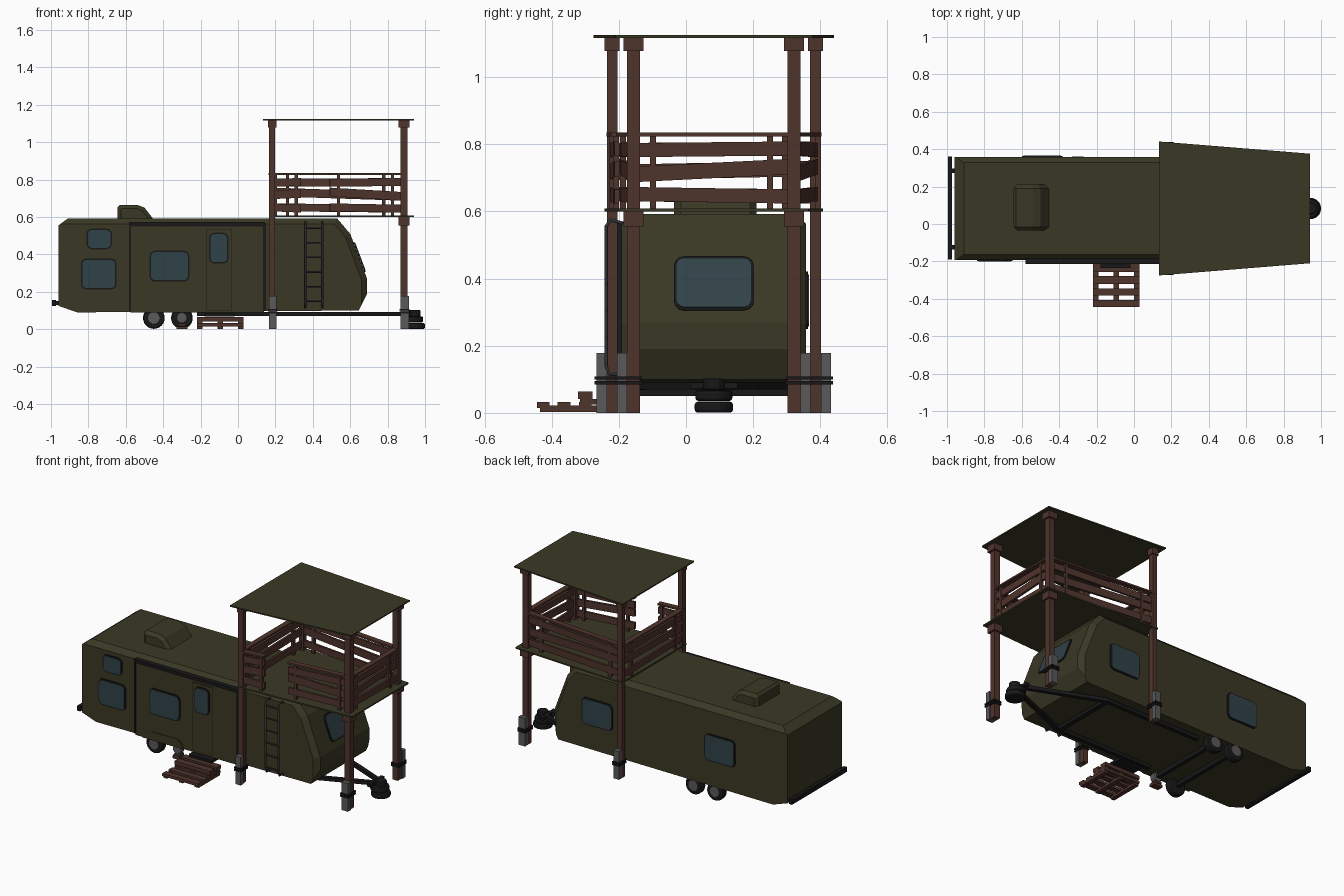
import bpy, bmesh, math
from mathutils import Vector, Matrix

if "Cube" in bpy.data.objects:
    bpy.data.objects.remove(bpy.data.objects["Cube"])

def mat(name, *c):
    m = bpy.data.materials.new(name)
    m.diffuse_color = (*c, 1)
    m.use_nodes = True
    m.node_tree.nodes["Principled BSDF"].inputs["Base Color"].default_value = m.diffuse_color
    return m

OLIVE = mat("olive paint", .042, .040, .018)
WOOD = mat("brown timber", .078, .034, .025)
BLACK = mat("black trim", .009, .009, .010)
GLASS = mat("blue glass", .030, .055, .065)
STEEL = mat("grey steel", .10, .10, .10)
IRON = mat("ladder iron", .028, .030, .036)
CY = 0.083   # centre line of the caravan

def make(name, bm, m):
    bmesh.ops.recalc_face_normals(bm, faces=bm.faces)
    me = bpy.data.meshes.new(name)
    bm.to_mesh(me)
    bm.free()
    me.materials.append(m)
    ob = bpy.data.objects.new(name, me)
    bpy.context.collection.objects.link(ob)
    return ob

def prism(name, pts, vec, m, bevel=0, pick=None):
    """Polygon pts extruded along vec, with an optional edge bevel."""
    bm = bmesh.new()
    f = bm.faces.new([bm.verts.new(p) for p in pts])
    r = bmesh.ops.extrude_face_region(bm, geom=[f])
    bmesh.ops.translate(bm, vec=vec, verts=[v for v in r['geom'] if isinstance(v, bmesh.types.BMVert)])
    if bevel:
        es = [e for e in bm.edges if pick is None or pick(e)]
        bmesh.ops.bevel(bm, geom=es, offset=bevel, segments=1, affect='EDGES', profile=.5)
    return make(name, bm, m)

def box(name, x0, x1, y0, y1, z0, z1, m, bevel=0):
    return prism(name, [(x0, y0, z0), (x1, y0, z0), (x1, y1, z0), (x0, y1, z0)], (0, 0, z1 - z0), m, bevel)

def beam(name, a, b, thick, high, m):
    """Straight board between two points, high in z, thick sideways."""
    a, b = Vector(a), Vector(b)
    s = (b - a).cross(Vector((0, 0, 1))).normalized() * thick / 2
    u = Vector((0, 0, high / 2))
    return prism(name, [a - s - u, a + s - u, a + s + u, a - s + u], b - a, m)

def cyl(name, c, r, depth, axis, m, seg=20, bevel=0):
    bm = bmesh.new()
    rot = Vector((0, 0, 1)).rotation_difference(Vector(axis)).to_matrix().to_4x4()
    bmesh.ops.create_cone(bm, cap_ends=True, segments=seg, radius1=r, radius2=r, depth=depth,
                          matrix=Matrix.Translation(c) @ rot)
    if bevel:
        es = [e for e in bm.edges if any(len(f.verts) > 4 for f in e.link_faces)]
        bmesh.ops.bevel(bm, geom=es, offset=bevel, segments=2, affect='EDGES', profile=.5)
    return make(name, bm, m)

def window(name, c, u, v, w, h):
    """Rounded glass plate on a black rim; u is right, v is up."""
    c, u, v = Vector(c), Vector(u).normalized(), Vector(v).normalized()
    n = u.cross(v)
    for part, grow, t, m in (("rim", .008, .005, BLACK), ("glass", 0, .008, GLASS)):
        r, pts = .022 + grow, []
        for i, (sx, sy) in enumerate([(1, 1), (-1, 1), (-1, -1), (1, -1)]):
            for k in range(4):
                a = math.radians(90 * i + 30 * k)
                pts.append(c + u * (sx * (w / 2 + grow - r) + r * math.cos(a)) + v * (sy * (h / 2 + grow - r) + r * math.sin(a)))
        prism(name + "_" + part, pts, n * t, m)

# Caravan shell: side profile with chamfered side edges
prof = [(-.96, .125), (-.96, .555), (-.91, .592), (.53, .592), (.60, .51), (.69, .27), (.69, .19), (.645, .10), (-.86, .09)]
prism("caravan_body", [(x, -.192, z) for x, z in prof], (0, .55, 0), OLIVE, .03,
      lambda e: abs(e.verts[0].co.y - e.verts[1].co.y) < .01 and (max(v.co.z for v in e.verts) > .2) and
      min(v.co.x for v in e.verts) > -.95)

# Slide-out room, its frame, door and wheel arch
box("slide_out", -.575, .14, -.206, -.18, .09, .565, OLIVE)
box("slide_frame_top", -.58, .145, -.214, -.18, .55, .57, BLACK)
box("slide_frame_left", -.58, -.572, -.210, -.18, .10, .56, BLACK)
box("slide_frame_right", .135, .147, -.212, -.18, .10, .56, BLACK)
box("door_seam", -.172, -.033, -.2075, -.2, .10, .535, BLACK)
box("door", -.169, -.036, -.2095, -.2, .103, .532, OLIVE)
box("door_step", -.18, -.02, -.235, -.12, .068, .085, BLACK)
arch = [(-.52, .09), (-.49, .135), (-.46, .143), (-.29, .143), (-.26, .135), (-.235, .09)]
prism("wheel_arch", [(x, -.212, z) for x, z in arch], (0, .02, 0), OLIVE)

# Windows
X, Z = (1, 0, 0), (0, 0, 1)
for n, x0, x1, z0, z1, y in (("bunk", -.803, -.682, .435, .53, -.192), ("bed", -.832, -.657, .22, .37, -.192),
                             ("slide", -.465, -.268, .262, .412, -.206), ("door", -.148, -.058, .358, .508, -.2095)):
    window(n + "_window", ((x0 + x1) / 2, y, (z0 + z1) / 2), X, Z, x1 - x0, z1 - z0)
for n, x in (("rear", -.49), ("front", .37)):
    window(n + "_back_window", (x, .358, .335), (-1, 0, 0), Z, .20, .155)
window("nose_window", (.6475, CY, .385), (0, 1, 0), (-.09, 0, .24), .222, .155)

# Roof air unit
bm = bmesh.new()
ac = [(-.645, .59), (-.645, .65), (-.63, .665), (-.54, .665), (-.50, .65), (-.455, .592)]
prism("roof_unit", [(x, -.035, z) for x, z in ac], (0, .245, 0), OLIVE, .02,
      lambda e: abs(e.verts[0].co.y - e.verts[1].co.y) < .01 and max(v.co.z for v in e.verts) > .6)
bm.free()

# Rear bumper
box("rear_bumper", -.995, -.973, -.19, .36, .125, .155, BLACK)
for y in (-.125, .285):
    box("bumper_strut", -.98, -.95, y - .012, y + .012, .13, .15, BLACK)

# Wheels: the near front one is missing its tyre and rests on blocks
for x, y, tyre in ((-.45, -.175, 1), (-.45, .333, 1), (-.30, .333, 1), (-.30, -.165, 0)):
    s = -1 if y < 0 else 1
    if tyre:
        cyl("tyre", (x, y, .06), .058, .045, (0, 1, 0), BLACK, 24, .01)
        cyl("wheel_hub", (x, y + s * .02, .06), .034, .014, (0, 1, 0), STEEL, 16, .004)
    else:
        cyl("bare_hub", (x, y, .06), .03, .04, (0, 1, 0), STEEL, 16, .008)
        box("hub_block_top", x - .02, x + .02, y - .025, y + .025, .016, .03, WOOD)
        box("hub_block_base", x - .03, x + .03, y - .02, y + .02, 0, .015, WOOD)
for x in (-.45, -.30):
    box("axle", x - .012, x + .012, -.16, .32, .05, .075, BLACK)

# Chassis rails, drawbar and the tyre stack under the coupler
for s in (-1, 1):
    beam("chassis_rail", (-.22, CY + s * .21, .081), (.46, CY + s * .21, .081), .024, .022, BLACK)
    beam("drawbar", (.45, CY + s * .212, .081), (.94, CY + s * .01, .081), .024, .022, BLACK)
box("chassis_crossbar", .43, .46, CY - .21, CY + .21, .07, .092, BLACK)
box("coupler_crossbar", .895, .92, CY - .07, CY + .07, .072, .09, BLACK)
cyl("coupler", (.945, CY, .085), .032, .035, Z, BLACK, 12, .006)
cyl("stack_tyre_lower", (.943, CY, .017), .057, .033, Z, BLACK, 20, .009)
cyl("stack_tyre_upper", (.935, CY, .052), .055, .033, Z, BLACK, 20, .009)

# Ladder with bent ends
for x in (.36, .45):
    path = [(-.19, .565), (-.225, .575), (-.238, .555), (-.238, .14), (-.228, .115), (-.19, .115)]
    cu = bpy.data.curves.new("ladder_rail", 'CURVE')
    cu.dimensions, cu.bevel_depth, cu.bevel_resolution = '3D', .006, 1
    sp = cu.splines.new('POLY')
    sp.points.add(len(path) - 1)
    for p, (y, z) in zip(sp.points, path):
        p.co = (x, y, z, 1)
    cu.materials.append(IRON)
    bpy.context.collection.objects.link(bpy.data.objects.new("ladder_rail", cu))
for i in range(6):
    cyl("ladder_rung", (.405, -.238, .15 + i * .078), .005, .1, X, IRON, 6)

# Pallet steps
for x in (-.205, -.095, .015):
    box("pallet_runner", x - .014, x + .014, -.435, -.22, .002, .022, WOOD)
    box("pallet_riser", x - .014, x + .014, -.315, -.22, .025, .042, WOOD)
for y in (-.425, -.363, -.30, -.235):
    box("lower_slat", -.22, .03, y - .019, y + .019, .015, .032, WOOD)
for y in (-.30, -.235):
    box("upper_slat", -.22, .03, y - .022, y + .022, .042, .064, WOOD)

# Lookout deck and roof, both tapering forward
def slab(name, x0, x1, w0, w1, z, t):
    prism(name, [(x0, CY - w0, z), (x1, CY - w1, z), (x1, CY + w1, z), (x0, CY + w0, z)], (0, 0, t), OLIVE)
slab("lookout_roof", .135, .94, .358, .293, 1.117, .008)
slab("lookout_deck", .165, .94, .325, .282, .599, .009)

# Posts with caps, grey splints and straps
for x, off, cap, h in ((.183, .303, .022, .016), (.888, .239, .030, .019)):
    for s in (-1, 1):
        y = CY + s * off
        box("post", x - h, x + h, y - h, y + h, 0, 1.117, WOOD)
        box("post_cap", x - cap, x + cap, y - cap, y + cap, 1.078, 1.117, WOOD)
        if x > .5:
            box("deck_bracket", x - cap, x + cap, y - cap, y + cap, .555, .6, WOOD)
        ya, yb = sorted((y + s * h, y + s * (h + .03)))
        box("post_splint", x - h, x + h + .006, ya, yb, 0, .178, STEEL)
        for z in (.085, .099):
            lo, hi = sorted((y - s * (h + .006), y + s * (h + .036)))
            box("strap", x - h - .006, x + h + .011, lo, hi, z, z + .01, BLACK)

# Railings: three uneven boards, a top rail and uprights per run
def side(x, s):
    return CY + s * (.303 - (x - .183) * .064 / .705)
def rail(a, b, tilt):
    a, b = Vector(a), Vector(b)
    for z, h, k in ((.648, .042, -.3), (.722, .046, tilt), (.785, .042, .2)):
        beam("rail_board", (*a, z - .012 * k), (*b, z + .012 * k), .014, h, WOOD)
    beam("top_rail", (*a, .829), (*b, .829), .034, .011, WOOD)
    for t in (.12, .85):
        p = a.lerp(b, t)
        box("rail_upright", p.x - .009, p.x + .009, p.y - .009, p.y + .009, .607, .825, WOOD)
rail((.18, side(.18, -1)), (.335, side(.335, -1)), .3)
rail((.49, side(.49, -1)), (.885, side(.885, -1)), -1)
rail((.18, side(.18, 1)), (.885, side(.885, 1)), -1)
rail((.89, side(.89, -1)), (.89, side(.89, 1)), 1)
rail((.18, side(.18, -1)), (.18, side(.18, 1)), .5)
